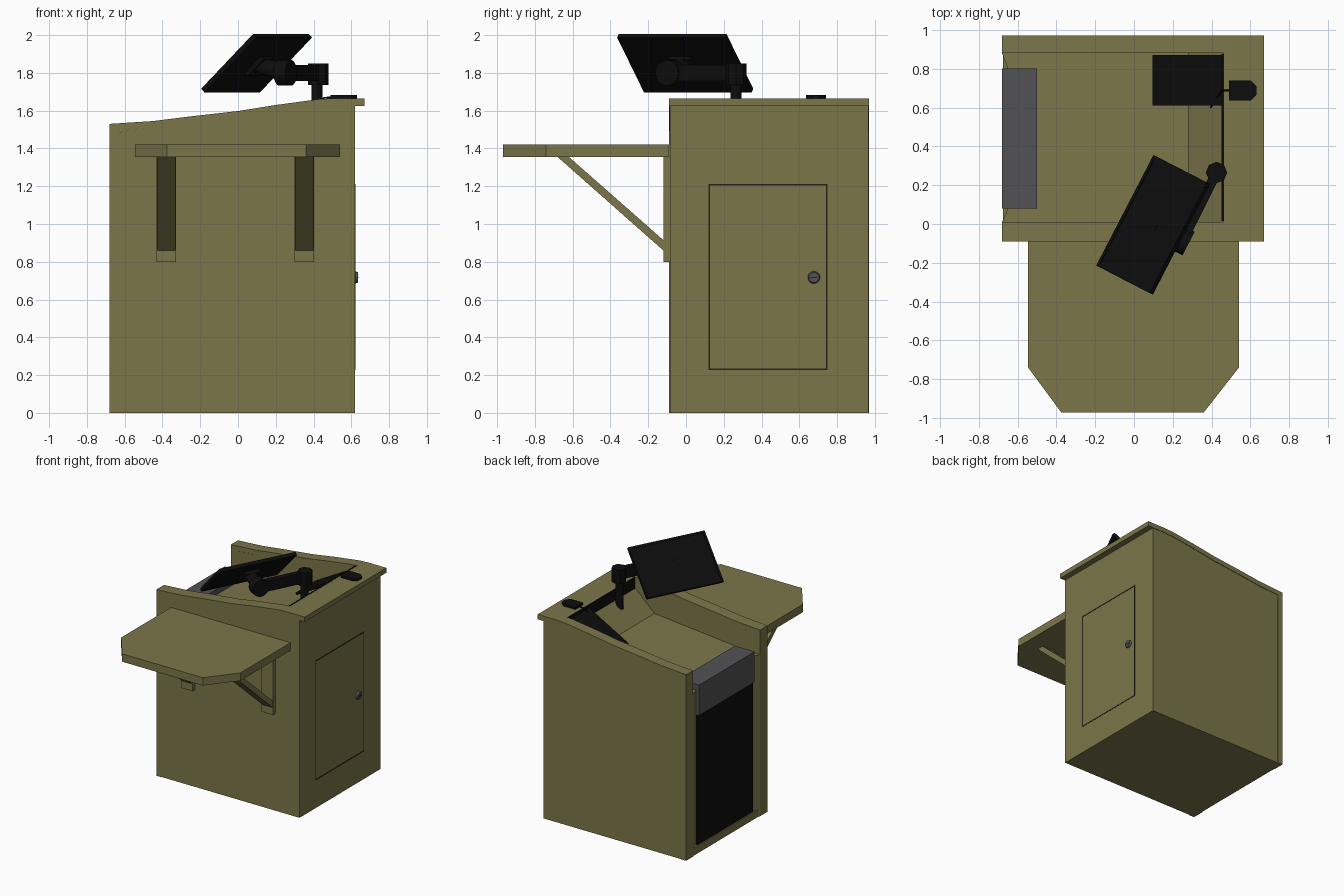
import bpy, bmesh, math
from mathutils import Vector, Matrix

if "Cube" in bpy.data.objects:
    bpy.data.objects.remove(bpy.data.objects["Cube"])


def material(name, rgb):
    m = bpy.data.materials.new(name)
    m.diffuse_color = (*rgb, 1)
    m.use_nodes = True
    m.node_tree.nodes["Principled BSDF"].inputs["Base Color"].default_value = m.diffuse_color
    return m


WOOD = material("olive_wood", (0.20, 0.18, 0.068))
BLACK = material("black", (0.004, 0.004, 0.004))
GREY = material("grey", (0.085, 0.085, 0.09))
SEAM = material("dark_seam", (0.02, 0.018, 0.008))


def finish(name, bm, mat):
    bmesh.ops.recalc_face_normals(bm, faces=bm.faces)
    me = bpy.data.meshes.new(name)
    bm.to_mesh(me)
    bm.free()
    ob = bpy.data.objects.new(name, me)
    bpy.context.collection.objects.link(ob)
    me.materials.append(mat)
    return ob


def prism(name, pts, lo, hi, axis, mat):
    """Extrude a 2D outline along x, y or z from lo to hi."""
    place = {"x": lambda a, b, c: (c, a, b), "y": lambda a, b, c: (a, c, b),
             "z": lambda a, b, c: (a, b, c)}[axis]
    bm = bmesh.new()
    f = bm.faces.new([bm.verts.new(place(a, b, lo)) for a, b in pts])
    ext = bmesh.ops.extrude_face_region(bm, geom=[f])["geom"]
    vs = [v for v in ext if isinstance(v, bmesh.types.BMVert)]
    bmesh.ops.translate(bm, verts=vs, vec=place(0, 0, hi - lo))
    return finish(name, bm, mat)


def box(name, x0, x1, y0, y1, z0, z1, mat):
    return prism(name, [(x0, y0), (x1, y0), (x1, y1), (x0, y1)], z0, z1, "z", mat)


def slab(name, centre, u, v, thick, mat):
    """Box spanned by full-length edges u and v."""
    u, v = Vector(u), Vector(v)
    n = u.cross(v).normalized() * thick
    bm = bmesh.new()
    m = Matrix((u, v, n)).transposed().to_4x4()
    bmesh.ops.create_cube(bm, size=1, matrix=Matrix.Translation(centre) @ m)
    return finish(name, bm, mat)


def rod(name, a, b, r, mat, seg=24, r2=None):
    a, b = Vector(a), Vector(b)
    d = b - a
    m = Matrix.Translation((a + b) / 2) @ d.to_track_quat("Z", "Y").to_matrix().to_4x4()
    bm = bmesh.new()
    bmesh.ops.create_cone(bm, cap_ends=True, segments=seg, radius1=r,
                          radius2=r if r2 is None else r2, depth=d.length, matrix=m)
    for f in bm.faces:
        f.smooth = len(f.verts) == 4
    for e in bm.edges:
        e.smooth = e.calc_face_angle(0) < 0.6
    return finish(name, bm, mat)


# Side walls follow the curved top line, with a cap rail and edge trim
curve = [(-0.68, 1.53), (-0.45, 1.545), (-0.25, 1.57), (0, 1.598),
         (0.2, 1.63), (0.42, 1.66), (0.5, 1.665), (0.67, 1.665)]
under = [(x, z - 0.04) for x, z in reversed(curve)]
wall = [(-0.675, 0), (0.62, 0), (0.62, 1.625)] + under[1:-1] + [(-0.675, 1.49)]
for side, y0, y1, ty0, ty1 in (("front", -0.086, 0.01, -0.09, 0.01),
                               ("back", 0.88, 0.966, 0.88, 0.97)):
    prism(side + "_wall", wall, y0, y1, "y", WOOD)
    prism(side + "_cap_rail", curve + under, ty0, ty1, "y", WOOD)
    box(side + "_edge_trim", -0.68, -0.635, ty0, ty1, 0, 1.495, WOOD)

# Cabinet core with recessed work surface and rising ramp
core = [(-0.64, 0), (0.62, 0), (0.62, 1.625), (0.67, 1.625), (0.67, 1.665), (0.5, 1.665),
        (0.46, 1.66), (0.46, 1.58), (0.28, 1.41), (-0.5, 1.335), (-0.64, 1.325)]
prism("cabinet_core", core, 0.01, 0.88, "y", WOOD)
box("ramp_back_strip", 0.452, 0.464, 0.015, 0.875, 1.57, 1.662, BLACK)

# Equipment opening on the left side
prism("front_stile", [(-0.68, 0.01), (-0.65, 0.08), (-0.6, 0.08), (-0.6, 0.01)], 0, 1.33, "z", WOOD)
prism("back_stile", [(-0.68, 0.88), (-0.65, 0.80), (-0.6, 0.80), (-0.6, 0.88)], 0, 1.33, "z", WOOD)
box("plinth", -0.675, -0.6, 0.01, 0.88, 0, 0.06, WOOD)
box("rack_front", -0.665, -0.6, 0.08, 0.80, 0.06, 1.13, BLACK)
box("rack_unit", -0.68, -0.5, 0.08, 0.80, 1.13, 1.38, GREY)

# Door outline and lock on the right side
for i, (y0, y1, z0, z1) in enumerate(((0.12, 0.75, 0.228, 0.236), (0.12, 0.75, 1.204, 1.212),
                                      (0.12, 0.128, 0.236, 1.204), (0.742, 0.75, 0.236, 1.204))):
    box(f"door_seam_{i}", 0.61, 0.622, y0, y1, z0, z1, SEAM)
rod("door_lock", (0.615, 0.677, 0.717), (0.636, 0.677, 0.717), 0.034, GREY, r2=0.027)
box("lock_slot", 0.63, 0.638, 0.66, 0.694, 0.714, 0.72, SEAM)

# Front shelf with chamfered corners and two braces
prism("shelf", [(-0.545, -0.09), (-0.545, -0.74), (-0.375, -0.97), (0.36, -0.97),
                (0.54, -0.74), (0.54, -0.09)], 1.355, 1.42, "z", WOOD)
for name, x0 in (("left", -0.432), ("right", 0.3)):
    box(name + "_bracket_post", x0, x0 + 0.103, -0.12, -0.086, 0.8, 1.355, WOOD)
    prism(name + "_bracket_brace", [(-0.68, 1.355), (-0.62, 1.355), (-0.12, 0.915), (-0.12, 0.86)],
          x0 + 0.003, x0 + 0.1, "x", WOOD)

# Sloping control screen in the recess
slab("control_screen", (0.28, 0.74, 1.535), (0.36, 0, 0.20), (0, 0.26, 0), 0.02, BLACK)

# Tilted monitor with raised bezel
u, v = Vector((0.295, 0.57, 0)), Vector((0.275, -0.142, 0.29))
n = -u.cross(v).normalized()
c = Vector((0.1, -0.005, 1.85))
slab("monitor", c, u, v, 0.022, BLACK)
for name, s, a, b in (("top", v * 0.48, u, v * 0.04), ("bottom", v * -0.48, u, v * 0.04),
                      ("near", u * -0.487, u * 0.026, v * 0.92), ("far", u * 0.487, u * 0.026, v * 0.92)):
    slab(name + "_bezel", c + s + n * 0.012, a, b, 0.008, BLACK)

# Monitor arm
d = Vector((0.19, 0.37, 0)).normalized()
p = Vector((d.y, -d.x, 0))
hub, head = Vector((0.25, -0.085, 1.8)), Vector((0.425, 0.265, 1.8))
rod("arm_pole", (0.418, 0.265, 1.5), (0.418, 0.265, 1.77), 0.03, BLACK)
rod("arm_pole_head", (0.425, 0.265, 1.735), (0.425, 0.265, 1.85), 0.055, BLACK, 8)
slab("arm_beam", (hub + head) / 2, head - hub, (0, 0, 0.085), 0.05, BLACK)
rod("arm_hub", hub - p * 0.035, hub + p * 0.035, 0.068, BLACK)
rod("tilt_joint", c - n * 0.01, hub, 0.045, BLACK)
slab("mount_plate", c - n * 0.02, u * 0.2, v * 0.3, 0.025, BLACK)

# Desk puck and its cable
prism("puck", [(0.49, 0.635), (0.6, 0.635), (0.63, 0.665), (0.63, 0.71), (0.6, 0.74), (0.49, 0.74)],
      1.66, 1.682, "z", BLACK)
cable = [(0.5, 0.687, 1.67), (0.455, 0.687, 1.668), (0.425, 0.65, 1.62), (0.395, 0.6, 1.55)]
for i in range(3):
    rod(f"cable_{i}", cable[i], cable[i + 1], 0.005, BLACK, 8)
